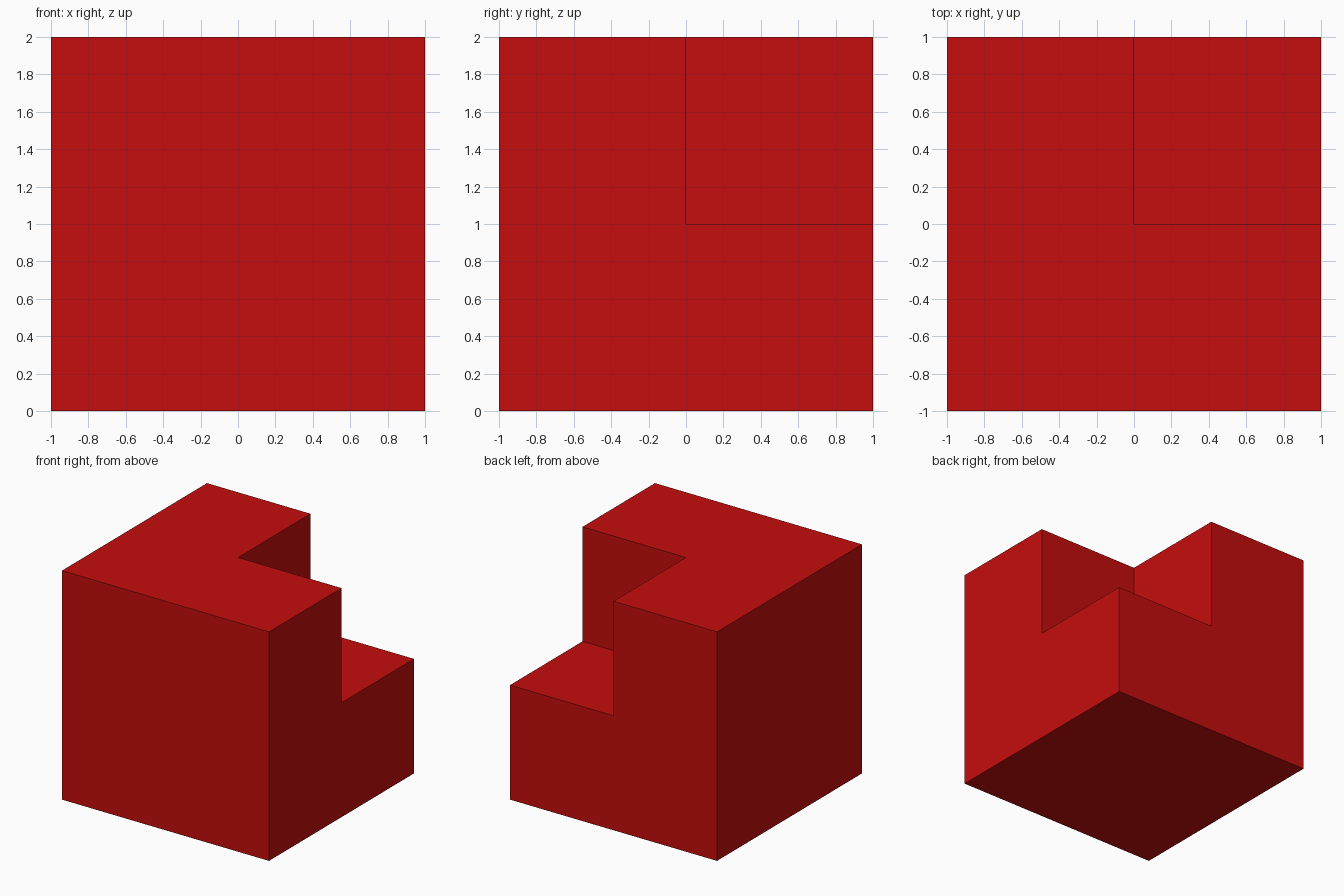
import bpy

old = bpy.data.objects.get("Cube")
if old:
    bpy.data.objects.remove(old, do_unlink=True)

# Single red material
red = bpy.data.materials.new("red")
red.use_nodes = True
colour = (0.56, 0.004, 0.004, 1.0)
red.diffuse_color = colour
red.node_tree.nodes["Principled BSDF"].inputs["Base Color"].default_value = colour


def add_box(name, low, high):
    """Axis-aligned box between two opposite corners."""
    centre = [(a + b) / 2 for a, b in zip(low, high)]
    bpy.ops.mesh.primitive_cube_add(size=1, location=centre)
    box = bpy.context.object
    box.name = box.data.name = name
    box.scale = [b - a for a, b in zip(low, high)]
    bpy.ops.object.transform_apply(location=True, rotation=False, scale=True)
    box.data.materials.append(red)
    return box


# Block, and a cutter that overshoots its back left upper corner
block = add_box("notched_block", (-1, -1, 0), (1, 1, 2))
cutter = add_box("corner_cutter", (0, 0, 1), (1.5, 1.5, 2.5))
cutter.hide_render = True

# Cut the corner away, then discard the cutter
cut = block.modifiers.new("corner_notch", "BOOLEAN")
cut.operation = "DIFFERENCE"
cut.solver = "EXACT"
cut.object = cutter
bpy.ops.object.select_all(action="DESELECT")
block.select_set(True)
bpy.context.view_layer.objects.active = block
bpy.ops.object.modifier_apply(modifier=cut.name)
bpy.data.objects.remove(cutter, do_unlink=True)
bpy.ops.object.shade_flat()
